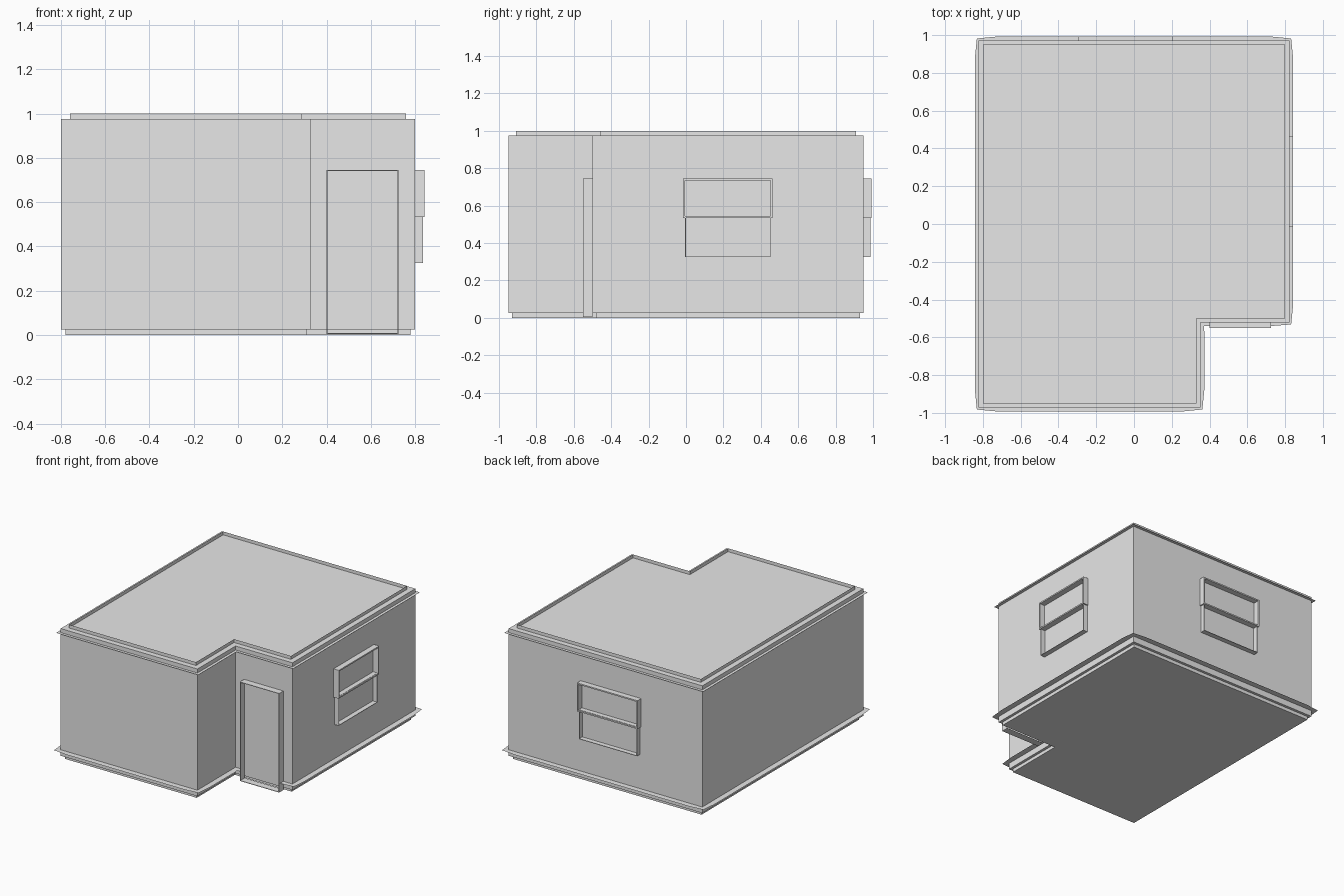
import bpy

if "Cube" in bpy.data.objects:
    bpy.data.objects.remove(bpy.data.objects["Cube"])

# One plain plaster colour
plaster = bpy.data.materials.new("light_grey_plaster")
plaster.diffuse_color = (0.8, 0.8, 0.8, 1)
plaster.use_nodes = True
plaster.node_tree.nodes["Principled BSDF"].inputs["Base Color"].default_value = plaster.diffuse_color

# L-shaped footprint with the outward direction of each corner
PLAN = [(-.80, -.95, -1, -1), (.33, -.95, 1, -1), (.33, -.50, 1, -1),
        (.80, -.50, 1, -1), (.80, .95, 1, 1), (-.80, .95, -1, 1)]


def make(name, verts, faces):
    mesh = bpy.data.meshes.new(name)
    mesh.from_pydata(verts, [], faces)
    mesh.materials.append(plaster)
    mesh.update()
    ob = bpy.data.objects.new(name, mesh)
    bpy.context.collection.objects.link(ob)
    return ob


def outline(d):
    return [(x + d * sx, y + d * sy) for x, y, sx, sy in PLAN]


def prism(name, d, z0, z1, caps=True):
    pts = outline(d)
    n = len(pts)
    verts = [(x, y, z) for z in (z0, z1) for x, y in pts]
    faces = [(i, (i + 1) % n, n + (i + 1) % n, n + i) for i in range(n)]
    if caps:
        faces += [tuple(reversed(range(n))), tuple(range(n, 2 * n))]
    return make(name, verts, faces)


def ledge(name, inner, outer, z, closed):
    n = len(inner)
    verts = [(x, y, z) for x, y in inner + outer]
    faces = [(i, n + i, n + (i + 1) % n, (i + 1) % n)
             for i in range(n if closed else n - 1)]
    return make(name, verts, faces)


# Main masses
prism("foundation", -.02, 0, .025)
prism("walls", 0, .025, .975)
prism("roof_upstand", -.04, .975, 1.0, caps=False)

# Thin cornice ledge around the top
ledge("cornice", outline(0), outline(.022), .945, True)

# Thin base ledge, slightly bowed at the corners, open at the doorway
inner, outer = [(.725, -.50)], [(.725, -.54)]
order = [3, 4, 5, 0, 1, 2]
for k, i in enumerate(order):
    x, y, sx, sy = PLAN[i]
    d = .04 if i == 2 else .032
    inner.append((x, y))
    outer.append((x + d * sx, y + d * sy))
    if k < 5:
        x2, y2 = PLAN[order[k + 1]][:2]
        length = abs(x2 - x) + abs(y2 - y)
        ux, uy = (x2 - x) / length, (y2 - y) / length
        for t in (.08, length - .08):
            px, py = x + ux * t, y + uy * t
            inner.append((px, py))
            outer.append((px + uy * .043, py - ux * .043))
inner.append((.40, -.50))
outer.append((.40, -.54))
ledge("base_ledge", inner, outer, .07, False)


def frame(name, place, u0, u1, z0, z1, depth, t):
    """Hollow rectangular frame standing out from a wall."""
    def ring(a, d):
        return [place(u, d, z) for u, z in ((u0 + a, z0 + a), (u1 - a, z0 + a),
                                            (u1 - a, z1 - a), (u0 + a, z1 - a))]
    verts = ring(0, 0) + ring(0, depth) + ring(t, depth) + ring(t, 0)
    faces = [(r * 4 + i, r * 4 + (i + 1) % 4, r * 4 + 4 + (i + 1) % 4, r * 4 + 4 + i)
             for r in range(3) for i in range(4)]
    return make(name, verts, faces)


def on_right(u, d, z):
    return (.80 + d, u, z)


def on_back(u, d, z):
    return (-u, .95 + d, z)


def on_porch(u, d, z):
    return (u, -.50 - d, z)


# Two sash windows: larger upper sash over the lower one
for side, place, u0, u1 in (("right", on_right, -.015, .462),
                            ("back", on_back, -.205, .295)):
    frame(side + "_window_upper_sash", place, u0, u1, .533, .745, .043, .010)
    frame(side + "_window_lower_sash", place, u0 + .01, u1 - .01, .325, .545, .036, .004)

# Door surround
frame("door_frame", on_porch, .40, .725, .005, .745, .05, .004)
